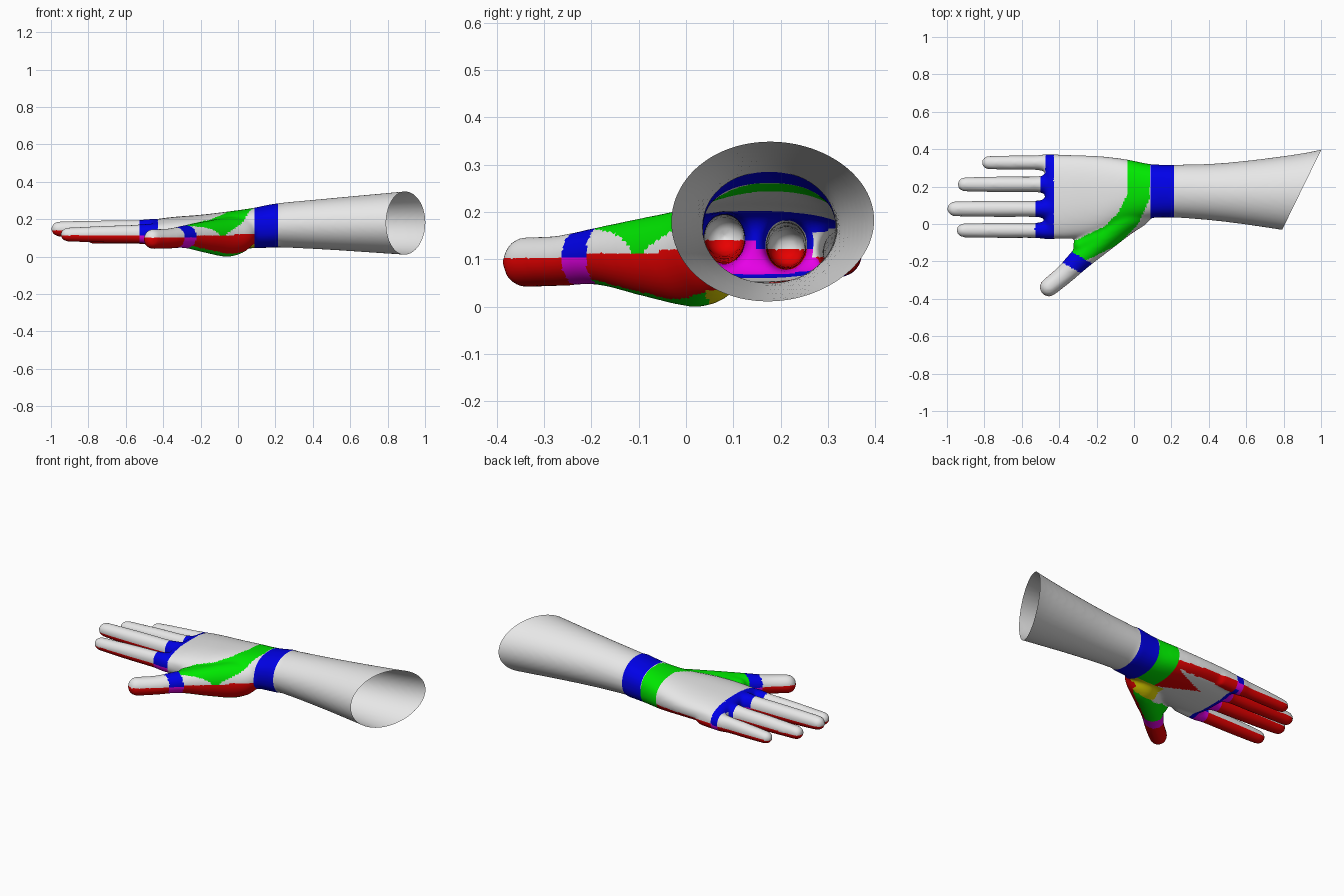
import bpy, bmesh, math
from mathutils import Vector

if "Cube" in bpy.data.objects:
    bpy.data.objects.remove(bpy.data.objects["Cube"])

# ---------- materials ----------
COLORS = {"white": (.8, .8, .8), "red": (.85, 0, 0), "green": (0, .8, 0),
          "blue": (0, 0, .85), "magenta": (.85, 0, .85), "yellow": (.8, .7, 0)}
NAMES = list(COLORS)
mats = []
for name, c in COLORS.items():
    m = bpy.data.materials.new(name)
    m.diffuse_color = (*c, 1)
    m.use_nodes = True
    m.node_tree.nodes["Principled BSDF"].inputs["Base Color"].default_value = m.diffuse_color
    mats.append(m)

bm = bmesh.new()
N = 40


def spline(pts, steps=6):
    """Catmull-Rom through stations of any dimension."""
    out = []
    P = [pts[0]] + list(pts) + [pts[-1]]
    for i in range(1, len(P) - 2):
        a, b, c, d = P[i - 1:i + 3]
        for k in range(steps):
            t = k / steps
            out.append([.5 * (2 * q + (r - p) * t + (2 * p - 5 * q + 4 * r - s) * t * t
                              + (3 * q - p - 3 * r + s) * t ** 3)
                        for p, q, r, s in zip(a, b, c, d)])
    out.append(list(pts[-1]))
    return out


def loft(stations, tip, power=2.0, fixed=None):
    """Closed tube through (x, y, z, half width, half height), rounded over 'tip' at its end."""
    st = spline(stations)
    frames = []
    for i, s in enumerate(st):
        if fixed:
            d = Vector(fixed)
        else:
            d = Vector(st[min(i + 1, len(st) - 1)][:2]) - Vector(st[max(i - 1, 0)][:2])
            d = Vector((d.x, d.y, 0)).normalized()
        frames.append((Vector(s[:3]), d, s[3], s[4]))
    p, d, a, b = frames[-1]
    for k in range(1, 9):
        ang = k / 8 * math.pi / 2 * .97
        shrink = math.cos(ang) if power == 2 else 1 - tip * (1 - math.cos(ang)) / b
        shw = shrink if power == 2 else 1 - tip * (1 - math.cos(ang)) / a
        frames.append((p + d * tip * math.sin(ang), d, a * shw, b * shrink))
    rings = []
    for p, d, a, b in frames:
        side = Vector((-d.y, d.x, 0))
        ring = []
        for k in range(N):
            t = 2 * math.pi * k / N
            cs, sn = math.cos(t), math.sin(t)
            u = math.copysign(abs(cs) ** (2 / power), cs)
            v = math.copysign(abs(sn) ** (2 / power), sn)
            ring.append(bm.verts.new(p + side * a * u + Vector((0, 0, b * v))))
        rings.append(ring)
    for r, s in zip(rings, rings[1:]):
        for k in range(N):
            bm.faces.new((r[k], r[(k + 1) % N], s[(k + 1) % N], s[k]))
    bm.faces.new(rings[0][::-1])
    bm.faces.new(rings[-1])


# ---------- forearm and palm: (x, y low, y high, z low, z high) ----------
ARM = [(1.15, -.085, .435, 0, .375), (.9, -.048, .378, .01, .35), (.5, .01, .328, .036, .313),
       (.21, .035, .317, .05, .285), (.09, .032, .32, .045, .262), (-.05, .0, .347, .045, .242),
       (-.2, -.058, .364, .052, .224), (-.34, -.077, .368, .055, .213), (-.43, -.076, .367, .06, .202)]
st = [(x, (a + b) / 2, (c + d) / 2, (b - a) / 2, (d - c) / 2) for x, a, b, c, d in ARM]
loft(st[:5], .02, 2.0, (-1, 0, 0))
loft(st[3:], .045, 2.35, (-1, 0, 0))

# ---------- fingers: (y, tip x, base z, tip z, radius, knuckle band end) ----------
FINGERS = [(.328, -.815, .115, .105, .039, -.475), (.212, -.945, .13, .125, .042, -.50),
           (.081, -1.0, .143, .148, .044, -.53), (-.034, -.95, .122, .118, .041, -.53)]
for y, tx, zb, zt, r, _ in FINGERS:
    e = tx + r
    loft([(-.33, y, zb, r * 1.05, r * 1.2), (-.47, y, zb, r * 1.15, r * 1.35),
          (-.53, y, zb, r * 1.0, r * 1.22), ((e - .53) / 2, y, (zb + zt) / 2, r, r * 1.1),
          (e, y, zt, r * .93, r * .93)], r)

# ---------- thumb with its mound, and the web to the palm ----------
loft([(.07, .10, .14, .06, .075), (.02, .065, .115, .08, .095), (-.06, .02, .104, .086, .105),
      (-.17, -.08, .105, .074, .085), (-.28, -.18, .107, .062, .062),
      (-.37, -.268, .097, .053, .054), (-.455, -.338, .094, .05, .054)], .05)
loft([(-.12, -.03, .125, .07, .07), (-.22, -.085, .122, .06, .06), (-.29, -.115, .12, .04, .045)], .035)

me = bpy.data.meshes.new("hand_source")
bmesh.ops.recalc_face_normals(bm, faces=bm.faces)
bm.to_mesh(me)
bm.free()
src = bpy.data.objects.new("hand_source", me)
bpy.context.collection.objects.link(src)

# ---------- fuse into one smooth skin ----------
rm = src.modifiers.new("fuse", 'REMESH')
rm.mode = 'VOXEL'
rm.voxel_size = .009
sm = src.modifiers.new("soften", 'SMOOTH')
sm.factor = .5
sm.iterations = 14
deps = bpy.context.evaluated_depsgraph_get()
skin = bpy.data.meshes.new_from_object(src.evaluated_get(deps))
bpy.data.objects.remove(src)

bm = bmesh.new()
bm.from_mesh(skin)


def cut(co, no, clear=False):
    bmesh.ops.bisect_plane(bm, geom=bm.verts[:] + bm.edges[:] + bm.faces[:], dist=1e-5,
                           plane_co=co, plane_no=no, clear_outer=clear)


# slanted open end of the forearm, and clean wrist colour borders
cut((.79, -.035, 0), (.898, -.439, 0), True)
for x in (.215, .088, -.035):
    cut((x, 0, 0), (1, 0, 0))
low = min(v.co.z for v in bm.verts)
bmesh.ops.translate(bm, verts=bm.verts, vec=(0, 0, -low))
bm.normal_update()

# ---------- colour zones ----------
PATH = [Vector(p) for p in ((.025, .45), (.025, .15), (-.03, .03), (-.12, -.06), (-.25, -.125), (-.33, -.16))]


def path_dist(p):
    best = 9
    for a, b in zip(PATH, PATH[1:]):
        t = max(0, min(1, (p - a).dot(b - a) / (b - a).length_squared))
        best = min(best, (p - a - (b - a) * t).length)
    return best


def zone(c, n):
    x, y, z = c
    if x > .215:
        return "white"
    if x > .088:
        return "blue"
    along = -.5 * x - .866 * y
    if y < -.115 and along > .295:                       # thumb
        red = z < .1
        if along < .37:
            return "magenta" if red else "blue"
        return "red" if red else "white"
    if x < -.43:                                         # fingers
        f = min(FINGERS, key=lambda q: abs(q[0] - y))
        red = z < f[2] + (f[3] - f[2]) * min(1, (x + .43) / (f[1] + .43)) - .006
        if x > f[5]:
            return "magenta" if red and (x < -.455 or abs(n.y) > .6) else "blue"
        return "red" if red else "white"
    p = Vector((x, y))
    if n.z > .1 and z > .115:                            # back of the hand
        return "green" if path_dist(p) < .06 else "white"
    if n.x * .65 - n.y * .75 > .2 and y < .1 and n.z > -.8 and x > -.3:
        if z < .118 and y < .12 + .8 * x + .1:           # thumb side
            return "red"
        return "white"
    if n.z < -.3 and x > -.1 and .045 < y < .13:         # heel of the thumb
        return "yellow"
    if n.z < -.2 and y < .09 + .55 * x:                  # thumb mound underside
        return "green"
    if x > -.035 and y > .06:                            # wrist ring
        return "green"
    if y > .315 and z < .115:                            # outer edge of the palm
        return "red"
    if n.z < 0 and -.28 < x <= -.035 and abs(y - .225) < .1 * (1 + (x + .035) / .245):
        return "red"                                     # tongue in the palm
    return "white"


for f in bm.faces:
    f.smooth = True
    f.material_index = NAMES.index(zone(f.calc_center_median(), f.normal))

mesh = bpy.data.meshes.new("hand_and_forearm")
for m in mats:
    mesh.materials.append(m)
bm.to_mesh(mesh)
bm.free()
hand = bpy.data.objects.new("hand_and_forearm", mesh)
bpy.context.collection.objects.link(hand)
